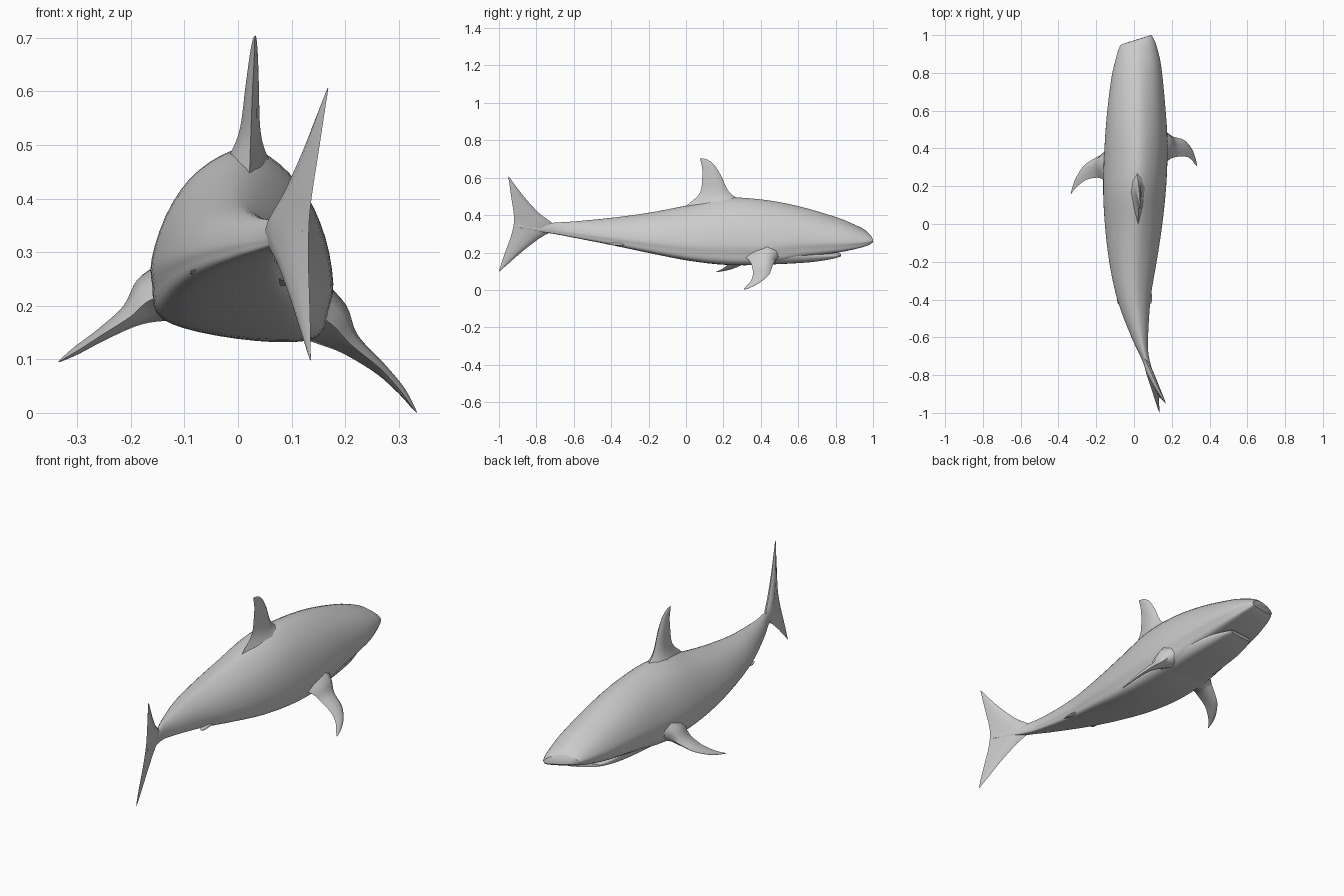
import bpy, bmesh, math
from mathutils import Vector


def spline(rows, n, closed=False):
    """Catmull-Rom resampling of a list of equal-length tuples."""
    rows = [Vector(r) for r in rows]
    m, out = len(rows), []
    for i in range(m if closed else m - 1):
        if closed:
            a, b, c, d = (rows[(i + k) % m] for k in (-1, 0, 1, 2))
        else:
            a, b, c, d = (rows[min(max(i + k, 0), m - 1)] for k in (-1, 0, 1, 2))
        for s in range(n):
            t = s / n
            out.append(b + (c - a) * (t / 2) + (a * 2 - b * 5 + c * 4 - d) * (t * t / 2)
                       + (b * 3 - a - c * 3 + d) * (t ** 3 / 2))
    if not closed:
        out.append(rows[-1])
    return out


def skin(name, rings, angle=50):
    """Join rings of points into a closed, smooth-shaded object."""
    bm = bmesh.new()
    loops = [[bm.verts.new(p) for p in ring] for ring in rings]
    for a, b in zip(loops, loops[1:]):
        for i in range(len(a)):
            j = (i + 1) % len(a)
            bm.faces.new((a[i], a[j], b[j], b[i]))
    bm.faces.new(loops[0])
    bm.faces.new(loops[-1][::-1])
    bmesh.ops.recalc_face_normals(bm, faces=bm.faces)
    me = bpy.data.meshes.new(name)
    bm.to_mesh(me)
    bm.free()
    ob = bpy.data.objects.new(name, me)
    bpy.context.collection.objects.link(ob)
    bpy.ops.object.select_all(action='DESELECT')
    ob.select_set(True)
    bpy.context.view_layer.objects.active = ob
    bpy.ops.object.shade_smooth_by_angle(angle=math.radians(angle))
    return ob


def trunk(name, stations, half):
    """Loft along y. Station: y, centre x, half width, bottom z, top z."""
    section = half + [(-u, v) for u, v in half[-2:0:-1]]
    section = spline(section, 3, True)
    rings = []
    for y, cx, hw, zb, zt in spline(stations, 4):
        yaw = 0.2 + 0.12 * max(0, (y - 0.6) / 0.4)
        ring = []
        for u, v in section:
            dx, h = u * hw, (v - 0.4) * (zt - zb)
            # the pose leans slightly and turns toward -x
            ring.append((cx + dx + 0.07 * h, y + yaw * dx, zb + v * (zt - zb) - 0.13 * dx))
        rings.append(ring)
    return skin(name, rings)


def fin(name, sections, normal):
    """Loft of lens sections. Section: leading xyz, trailing xyz, half thickness."""
    n = Vector(normal).normalized()
    lens = [(0, 0), (0.12, 0.65), (0.35, 1), (0.7, 0.6), (1, 0),
            (0.7, -0.6), (0.35, -1), (0.12, -0.65)]
    rings = []
    for r in spline(sections, 4):
        lead, trail, t = Vector(r[:3]), Vector(r[3:6]), max(r[6], 0.001)
        rings.append([lead.lerp(trail, f) + n * t * k for f, k in lens])
    return skin(name, rings, 60)


# Body: domed back, overhanging flank and flat belly
trunk("body", [
    (-0.90, 0.125, 0.005, 0.335, 0.35), (-0.80, 0.09, 0.014, 0.315, 0.35),
    (-0.70, 0.057, 0.021, 0.300, 0.360), (-0.60, 0.033, 0.042, 0.282, 0.366),
    (-0.40, 0.004, 0.086, 0.245, 0.385), (-0.20, 0.0, 0.125, 0.205, 0.412),
    (0.0, 0.003, 0.152, 0.168, 0.450), (0.20, 0.007, 0.167, 0.147, 0.492),
    (0.40, 0.012, 0.167, 0.150, 0.484), (0.60, 0.012, 0.154, 0.185, 0.448),
    (0.80, 0.013, 0.132, 0.212, 0.390), (0.90, 0.013, 0.11, 0.232, 0.350),
    (0.95, 0.012, 0.094, 0.246, 0.325), (0.975, 0.011, 0.080, 0.260, 0.303)],
    [(0, 1), (0.32, 0.94), (0.65, 0.79), (0.88, 0.58), (1, 0.34), (0.97, 0.2),
     (0.9, 0.06), (0.6, 0.0), (0, -0.02)])

# Lower jaw and throat
trunk("lower_jaw", [
    (0.10, 0.005, 0.12, 0.16, 0.25), (0.25, 0.01, 0.145, 0.144, 0.25),
    (0.45, 0.012, 0.145, 0.145, 0.245), (0.65, 0.012, 0.125, 0.156, 0.225),
    (0.76, 0.01, 0.10, 0.172, 0.208), (0.81, 0.008, 0.075, 0.184, 0.202)],
    [(0, 1), (0.6, 0.98), (0.95, 0.8), (1, 0.5), (0.85, 0.15), (0.5, 0.01), (0, 0)])

# Dorsal fin, from flared base to swept tip
fin("dorsal_fin", [
    (0.014, 0.32, 0.465, 0.022, -0.03, 0.425, 0.055),
    (0.018, 0.255, 0.502, 0.022, 0.02, 0.465, 0.032),
    (0.022, 0.22, 0.54, 0.024, 0.075, 0.52, 0.019),
    (0.026, 0.188, 0.61, 0.027, 0.087, 0.60, 0.013),
    (0.029, 0.15, 0.67, 0.030, 0.086, 0.655, 0.008),
    (0.031, 0.11, 0.698, 0.031, 0.078, 0.69, 0.004),
    (0.032, 0.078, 0.704, 0.032, 0.075, 0.702, 0.001)], (1, 0.2, 0))

# Pectoral fins: right one reaches forward and down, left one trails
fin("right_pectoral_fin", [
    (0.12, 0.53, 0.20, 0.12, 0.27, 0.20, 0.062),
    (0.175, 0.485, 0.165, 0.175, 0.33, 0.165, 0.045),
    (0.21, 0.462, 0.128, 0.21, 0.352, 0.128, 0.022),
    (0.265, 0.445, 0.083, 0.265, 0.358, 0.083, 0.012),
    (0.305, 0.40, 0.043, 0.30, 0.345, 0.045, 0.008),
    (0.325, 0.35, 0.015, 0.32, 0.32, 0.018, 0.004),
    (0.334, 0.31, 0.001, 0.332, 0.308, 0.002, 0.001)], (0.6, 0, 0.8))
fin("left_pectoral_fin", [
    (-0.11, 0.45, 0.225, -0.11, 0.18, 0.225, 0.065),
    (-0.165, 0.375, 0.21, -0.165, 0.235, 0.21, 0.045),
    (-0.205, 0.35, 0.18, -0.20, 0.245, 0.18, 0.022),
    (-0.262, 0.312, 0.142, -0.25, 0.235, 0.148, 0.012),
    (-0.305, 0.25, 0.115, -0.29, 0.208, 0.122, 0.008),
    (-0.325, 0.20, 0.102, -0.318, 0.18, 0.105, 0.004),
    (-0.335, 0.16, 0.095, -0.333, 0.158, 0.096, 0.001)], (-0.5, 0, 0.86))

# Small pelvic fins low on the flanks
for side, cx in (("right", 0.005), ("left", 0.0)):
    s = 1 if side == "right" else -1
    fin(side + "_pelvic_fin", [
        (cx + s * 0.05, -0.26, 0.255 - s * 0.01, cx + s * 0.04, -0.40, 0.265 - s * 0.01, 0.016),
        (cx + s * 0.083, -0.32, 0.25 - s * 0.01, cx + s * 0.07, -0.41, 0.26 - s * 0.01, 0.008),
        (cx + s * 0.09, -0.40, 0.25 - s * 0.01, cx + s * 0.085, -0.425, 0.255 - s * 0.01, 0.002)],
        (s * 0.5, 0, 0.86))


# Tail fin: forked, swung toward +x with the tail
def tail_point(y, z):
    return (0.06 + 0.36 * (-0.72 - y) + 0.1 * (z - 0.35), y, z)


fin("tail_fin", [tail_point(*a) + tail_point(*b) + (t,) for a, b, t in (
    ((-0.947, 0.606), (-0.95, 0.604), 0.001),
    ((-0.905, 0.548), (-0.942, 0.55), 0.006),
    ((-0.855, 0.485), (-0.932, 0.48), 0.010),
    ((-0.785, 0.41), (-0.922, 0.415), 0.015),
    ((-0.70, 0.335), (-0.92, 0.36), 0.018),
    ((-0.785, 0.275), (-0.935, 0.29), 0.014),
    ((-0.87, 0.21), (-0.96, 0.22), 0.010),
    ((-0.945, 0.145), (-0.983, 0.155), 0.006),
    ((-0.998, 0.098), (-1.0, 0.10), 0.001))], (1, 0.36, -0.1))
